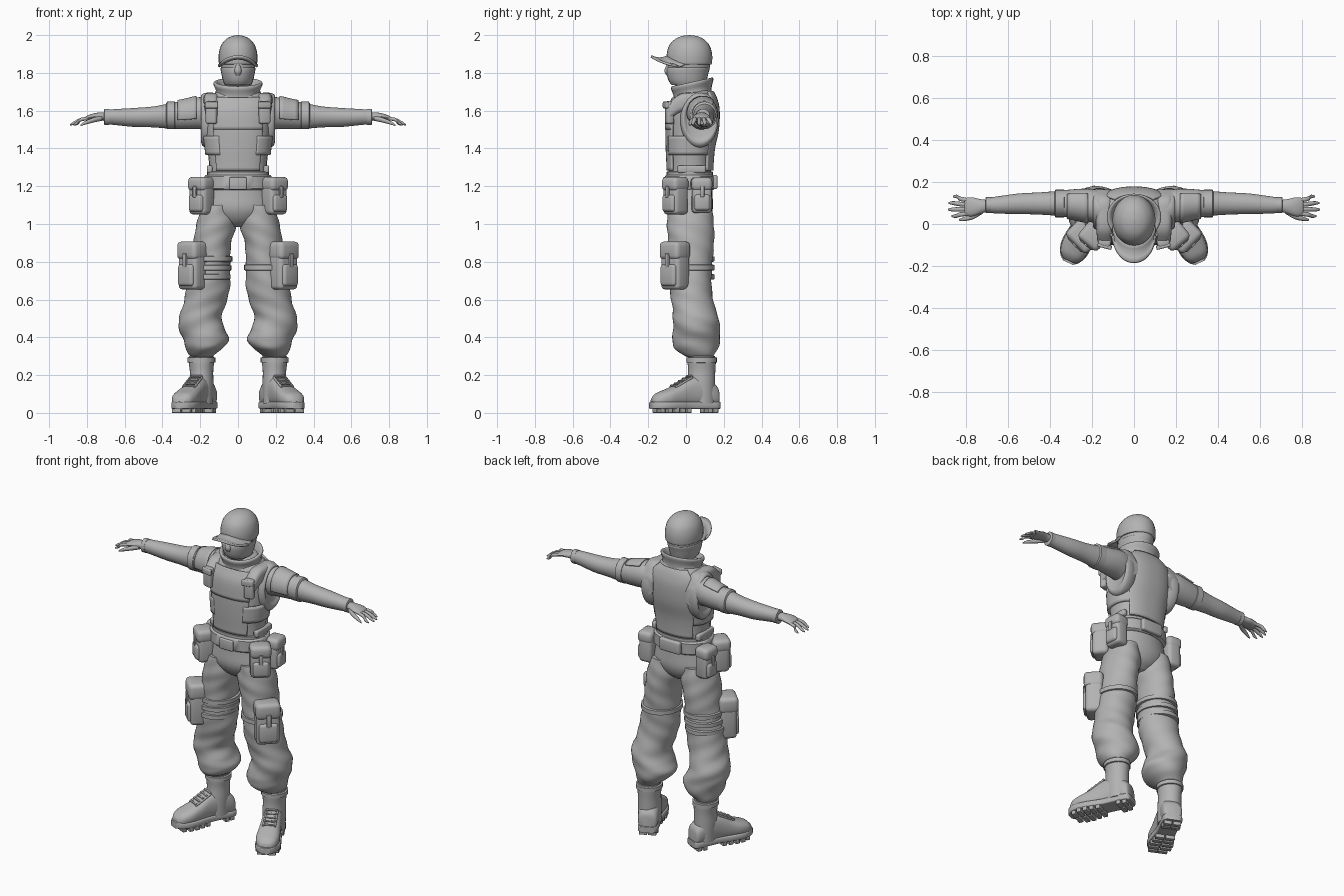
import bpy
import bmesh
from math import sin, cos, pi, radians, copysign
from mathutils import Matrix, Vector

if "Cube" in bpy.data.objects:
    bpy.data.objects.remove(bpy.data.objects["Cube"])

GREY = (0.45, 0.45, 0.45, 1)
grey = bpy.data.materials.new("plain_grey")
grey.use_nodes = True
grey.diffuse_color = GREY
grey.node_tree.nodes["Principled BSDF"].inputs["Base Color"].default_value = GREY


def finish(name, bm, mirror=False, matrix=None, thick=0):
    """Turn a bmesh into a smooth shaded object, optionally mirrored."""
    if matrix:
        bmesh.ops.transform(bm, matrix=matrix, verts=bm.verts)
    bmesh.ops.recalc_face_normals(bm, faces=bm.faces)
    mesh = bpy.data.meshes.new(name)
    bm.to_mesh(mesh)
    bm.free()
    mesh.materials.append(grey)
    for face in mesh.polygons:
        face.use_smooth = True
    mesh.set_sharp_from_angle(angle=radians(45))
    obj = bpy.data.objects.new(name, mesh)
    bpy.context.scene.collection.objects.link(obj)
    if thick:
        solid = obj.modifiers.new("thickness", 'SOLIDIFY')
        solid.thickness = thick
        solid.offset = 0
    if mirror:
        obj.modifiers.new("mirror", 'MIRROR')
    return obj


def blend(secs, steps):
    """Smooth curve through the sections."""
    out = []
    for i in range(len(secs) - 1):
        a, b, c, d = (secs[min(max(i + k, 0), len(secs) - 1)] for k in (-1, 0, 1, 2))
        for s in range(steps):
            t = s / steps
            out.append([q + t / 2 * (r - p + t * (2 * p - 5 * q + 4 * r - u + t * (3 * (q - r) + u - p)))
                        for p, q, r, u in zip(a, b, c, d)])
    return out + [list(secs[-1])]


def add_loft(bm, secs, axis='Z', n=28, steps=4, power=2.0, arc=None, wrinkle=0):
    """Skin rounded sections (x, y, z, half width, half depth)."""
    rings = []
    for x, y, z, a, b in blend(secs, steps):
        ring = []
        for k in range(n):
            t = arc[0] + (arc[1] - arc[0]) * k / (n - 1) if arc else 2 * pi * k / n
            fold = 1 + wrinkle * sin(3 * t + 40 * z) * sin(25 * z)
            u = a * fold * copysign(abs(cos(t)) ** (2 / power), cos(t))
            v = b * fold * copysign(abs(sin(t)) ** (2 / power), sin(t))
            offset = {'X': (0, u, v), 'Y': (u, 0, v), 'Z': (u, v, 0)}[axis]
            ring.append(bm.verts.new(Vector((x, y, z)) + Vector(offset)))
        rings.append(ring)
    for r, s in zip(rings, rings[1:]):
        for k in range(n - 1 if arc else n):
            j = (k + 1) % n
            bm.faces.new((r[k], r[j], s[j], s[k]))
    if not arc:
        bm.faces.new(rings[0])
        bm.faces.new(rings[-1])


def loft(name, secs, mirror=False, matrix=None, thick=0, **options):
    bm = bmesh.new()
    add_loft(bm, secs, **options)
    return finish(name, bm, mirror, matrix, thick)


def add_box(bm, size, center, bevel=0.01, turn=Matrix()):
    """Box with rounded edges."""
    m = Matrix.Translation(center) @ turn @ Matrix.Diagonal((*size, 1))
    verts = bmesh.ops.create_cube(bm, size=1, matrix=m)["verts"]
    edges = list({e for v in verts for e in v.link_edges})
    bmesh.ops.bevel(bm, geom=edges, offset=bevel, segments=3, profile=0.5, affect='EDGES')


def box(name, size, center, bevel=0.01, mirror=False, turn=0):
    bm = bmesh.new()
    add_box(bm, size, center, bevel, Matrix.Rotation(radians(turn), 4, 'Z'))
    return finish(name, bm, mirror)


def band(name, x, y, z, a, b, h, mirror=False, axis='Z', power=2.0):
    """Flat strap with softened rims, h long along the axis."""
    secs = []
    for along, grow in ((-0.5, -0.008), (-0.4, 0), (0.4, 0), (0.5, -0.008)):
        dx, dz = (along * h, 0) if axis == 'X' else (0, along * h)
        secs.append((x + dx, y, z + dz, a + grow, b + grow))
    return loft(name, secs, mirror, axis=axis, steps=1, power=power)


def pouch(name, loc, w, d, h, angle):
    """Soft pouch with lid, front pocket, and closing tab."""
    bm = bmesh.new()
    add_box(bm, (w, d, h * 0.92), (0, 0, -h * 0.04), 0.022)
    add_box(bm, (w * 1.06, d * 1.12, h * 0.38), (0, -d * 0.03, h * 0.31), 0.024)
    add_box(bm, (w * 0.8, d * 0.4, h * 0.45), (0, -d * 0.45, -h * 0.2), 0.016)
    add_box(bm, (w * 0.2, 0.012, h * 0.3), (0, -d * 0.6, h * 0.1), 0.004)
    finish(name, bm, True, Matrix.Translation(loc) @ Matrix.Rotation(radians(angle), 4, 'Z'))


# Head, face cover and cap
loft("head", [(0, .04, 1.66, .06, .065), (0, .03, 1.72, .064, .076), (0, .012, 1.75, .072, .092),
              (0, .01, 1.79, .083, .106), (0, .015, 1.84, .092, .113), (0, .018, 1.9, .097, .115)])
loft("face_cover", [(0, .012, 1.735, .07, .088), (0, .008, 1.76, .08, .101), (0, .008, 1.8, .089, .111),
                    (0, .012, 1.825, .092, .114), (0, .012, 1.83, .086, .108)])
loft("nose", [(0, -.09, 1.785, .012, .012), (0, -.095, 1.81, .02, .02), (0, -.09, 1.845, .01, .012)])
loft("cap", [(0, .018, 1.845, .098, .115), (0, .018, 1.855, .102, .12), (0, .018, 1.9, .102, .12),
             (0, .018, 1.945, .09, .107), (0, .018, 1.978, .064, .077), (0, .018, 1.994, .034, .042),
             (0, .018, 2, .004, .005)])
bm = bmesh.new()
rows = []
for i in range(25):
    t = radians(-78 + 6.5 * i)
    inner = Vector((.1 * sin(t), .018 - .112 * cos(t), 0))
    outer = Vector((.104 * sin(t), .018 - .203 * cos(t) ** .6, 0))
    row = []
    for k in range(5):
        p = inner.lerp(outer, k / 4)
        p.z = 1.888 - .045 * sin(t) ** 2 - .012 * sin(pi * k / 4)
        row.append(bm.verts.new(p))
    rows.append(row)
for r, s in zip(rows, rows[1:]):
    for k in range(4):
        bm.faces.new((r[k], r[k + 1], s[k + 1], s[k]))
finish("cap_brim", bm, thick=.012)

# Torso and collar
torso = [(0, .02, 1.2, .155, .112), (0, .02, 1.3, .152, .112), (0, .022, 1.4, .162, .118),
         (0, .032, 1.5, .172, .128), (0, .038, 1.6, .175, .126), (0, .045, 1.66, .16, .108),
         (0, .045, 1.7, .115, .09), (0, .045, 1.73, .08, .07)]
loft("torso", torso, power=2.4)
shear = Matrix(((1, 0, 0, 0), (0, 1, 0, 0), (0, .22, 1, -.008), (0, 0, 0, 1)))
loft("collar", [(0, .035, 1.63, .16, .105), (0, .035, 1.695, .118, .1), (0, .033, 1.74, .13, .112),
                (0, .033, 1.753, .122, .105), (0, .033, 1.74, .105, .095), (0, .033, 1.69, .08, .075)],
     matrix=shear)

# Vest panels, straps and armholes
def panel(name, low, high, middle, half, grow):
    secs = [(x, y, z, a * grow, b * grow) for x, y, z, a, b in blend(torso, 6) if low <= z <= high]
    arc = (radians(middle - half), radians(middle + half))
    loft(name, secs, thick=.014, steps=1, power=2.4, arc=arc)


panel("vest_belly_panel", 1.27, 1.56, -90, 42, 1.04)
panel("vest_chest_panel", 1.5, 1.67, -90, 40, 1.07)
panel("vest_back_panel", 1.27, 1.7, 90, 46, 1.06)
panel("vest_left_side", 1.36, 1.48, 0, 60, 1.05)
panel("vest_right_side", 1.36, 1.48, 180, 60, 1.05)
loft("shoulder_straps", [(.14, -.085, 1.6, .034, .045), (.14, -.03, 1.64, .04, .048), (.142, .05, 1.65, .042, .045),
                         (.145, .12, 1.63, .042, .055), (.15, .165, 1.56, .04, .05)],
     True, axis='Y', power=3)
loft("armhole_rims", [(.12, .07, 1.55, .09, .135), (.15, .07, 1.55, .1, .145), (.18, .072, 1.55, .099, .142),
                      (.195, .074, 1.555, .088, .125), (.185, .076, 1.56, .075, .1)], True, axis='X')
box("chest_pouches", (.06, .04, .12), (.14, -.088, 1.59), .012, True, 15)
box("chest_buckles", (.07, .02, .035), (.14, -.106, 1.63), .006, True, 15)
box("waist_tabs", (.03, .15, .04), (.15, .03, 1.29), .01, True)

# Sleeves with bands and patches
arm = [(.12, .075, 1.58, .075, .09), (.2, .087, 1.588, .08, .085), (.28, .095, 1.58, .071, .076),
       (.36, .098, 1.573, .06, .067), (.45, .098, 1.568, .053, .055), (.55, .097, 1.565, .049, .05),
       (.65, .091, 1.567, .041, .042), (.705, .09, 1.567, .035, .038)]
loft("sleeves", arm, True, axis='X', wrinkle=.02)
band("sleeve_bands", .355, .098, 1.575, .066, .073, .05, True, 'X')
band("sleeve_cuffs", .695, .09, 1.567, .038, .042, .03, True, 'X')
patch = [(x, y, z, a * 1.05, b * 1.05) for x, y, z, a, b in blend(arm, 4) if .22 < x < .32]
loft("shoulder_patches", patch, True, thick=.009, axis='X', steps=1, arc=(radians(50), radians(200)))

# Hands: palm, four fingers, thumb
bm = bmesh.new()
add_loft(bm, [(.69, .088, 1.567, .026, .024), (.73, .084, 1.57, .034, .021), (.77, .082, 1.567, .045, .017),
              (.8, .082, 1.56, .043, .013), (.81, .082, 1.556, .036, .009)], 'X', 16)
for i, tip in enumerate((.872, .889, .886, .865)):
    y, end = .05 + .021 * i, .038 + .031 * i
    add_loft(bm, [(.785, y, 1.56, .009, .009), (.83, y * .6 + end * .4, 1.553, .011, .01),
                  (tip - .02, end, 1.535, .009, .009), (tip, end, 1.525, .004, .004)], 'X', 10)
add_loft(bm, [(.72, .065, 1.56, .014, .014), (.765, .038, 1.55, .014, .013), (.81, .024, 1.535, .01, .01),
              (.835, .02, 1.522, .004, .004)], 'X', 10)
finish("hands", bm, True)

# Trousers
loft("trouser_seat", [(0, .02, 1.26, .16, .114), (0, .02, 1.16, .176, .12), (0, .02, 1.08, .188, .122),
                      (0, .022, 1.02, .13, .095), (0, .022, .985, .06, .05)])
loft("trouser_legs", [(.105, .022, 1.1, .085, .115), (.115, .022, 1, .106, .124), (.135, .025, .9, .1, .122),
                      (.145, .025, .78, .105, .115), (.16, .025, .66, .115, .112), (.18, .037, .57, .112, .112),
                      (.2, .05, .5, .113, .121), (.187, .055, .44, .122, .124), (.168, .055, .39, .121, .126),
                      (.176, .055, .345, .1, .118), (.192, .068, .31, .07, .085), (.193, .08, .29, .05, .06)],
     True, wrinkle=.035, steps=6, n=36)

# Belt, pouches and thigh straps
band("belt", 0, .02, 1.22, .178, .132, .08, power=2.3)
band("belt_upper_trim", 0, .02, 1.268, .165, .122, .02, power=2.3)
box("belt_buckle", (.09, .02, .065), (0, -.112, 1.215), .006)
box("belt_back_plate", (.14, .03, .075), (0, .152, 1.222), .01)
pouch("hip_front_pouches", (.192, -.055, 1.15), .115, .095, .2, 40)
pouch("hip_side_pouches", (.196, .082, 1.152), .105, .085, .19, 95)
pouch("thigh_pouches", (.24, -.057, .78), .135, .1, .255, 45)
band("left_thigh_strap", .147, .025, .77, .115, .125, .032)
for i, z in enumerate((.815, .768, .72)):
    band(f"right_thigh_strap_{i + 1}", -.143 - .006 * i, .025, z, .114, .125, .03)

# Boots: shaft, cuff, foot, sole, lugs, laces
loft("boot_shafts", [(.192, .08, .05, .06, .074), (.193, .08, .15, .063, .074), (.193, .083, .22, .062, .072),
                     (.194, .083, .275, .068, .075), (.194, .083, .3, .064, .07)], True)
band("boot_cuffs", .194, .083, .28, .074, .08, .03, True)
place = Matrix.Translation((.19, .085, 0)) @ Matrix.Rotation(radians(25), 4, 'Z')
foot = [(.085, .035, .12), (.07, .055, .15), (0, .06, .2), (-.08, .058, .19), (-.15, .063, .15),
        (-.21, .067, .125), (-.26, .056, .105), (-.287, .03, .08)]
loft("boot_feet", [(0, y, top / 2 + .015, w, top / 2 - .015) for y, w, top in foot], True, place,
     axis='Y', power=2.5)
sole = [(.09, .04), (.07, .056), (0, .057), (-.08, .057), (-.17, .07), (-.23, .069), (-.275, .05), (-.297, .025)]
loft("boot_soles", [(0, y, .04, w, .019) for y, w in sole], True, place, axis='Y', power=7)
bm = bmesh.new()
for y, w in ((.06, .1), (.025, .11), (-.1, .115), (-.138, .125), (-.176, .138), (-.214, .136), (-.252, .11)):
    for side in (-1, 1):
        add_box(bm, (w * .46, .026, .036), (side * w * .26, y, .018), .003)
finish("boot_lugs", bm, True, place)
bm = bmesh.new()
slope = Matrix.Rotation(radians(28), 4, 'X')
for i in range(5):
    add_box(bm, (.07, .01, .01), (0, -.075 - .023 * i, .194 - .0125 * i), .003, slope)
for side in (-1, 1):
    add_box(bm, (.012, .115, .012), (side * .033, -.122, .162), .004, slope)
finish("boot_laces", bm, True, place)
